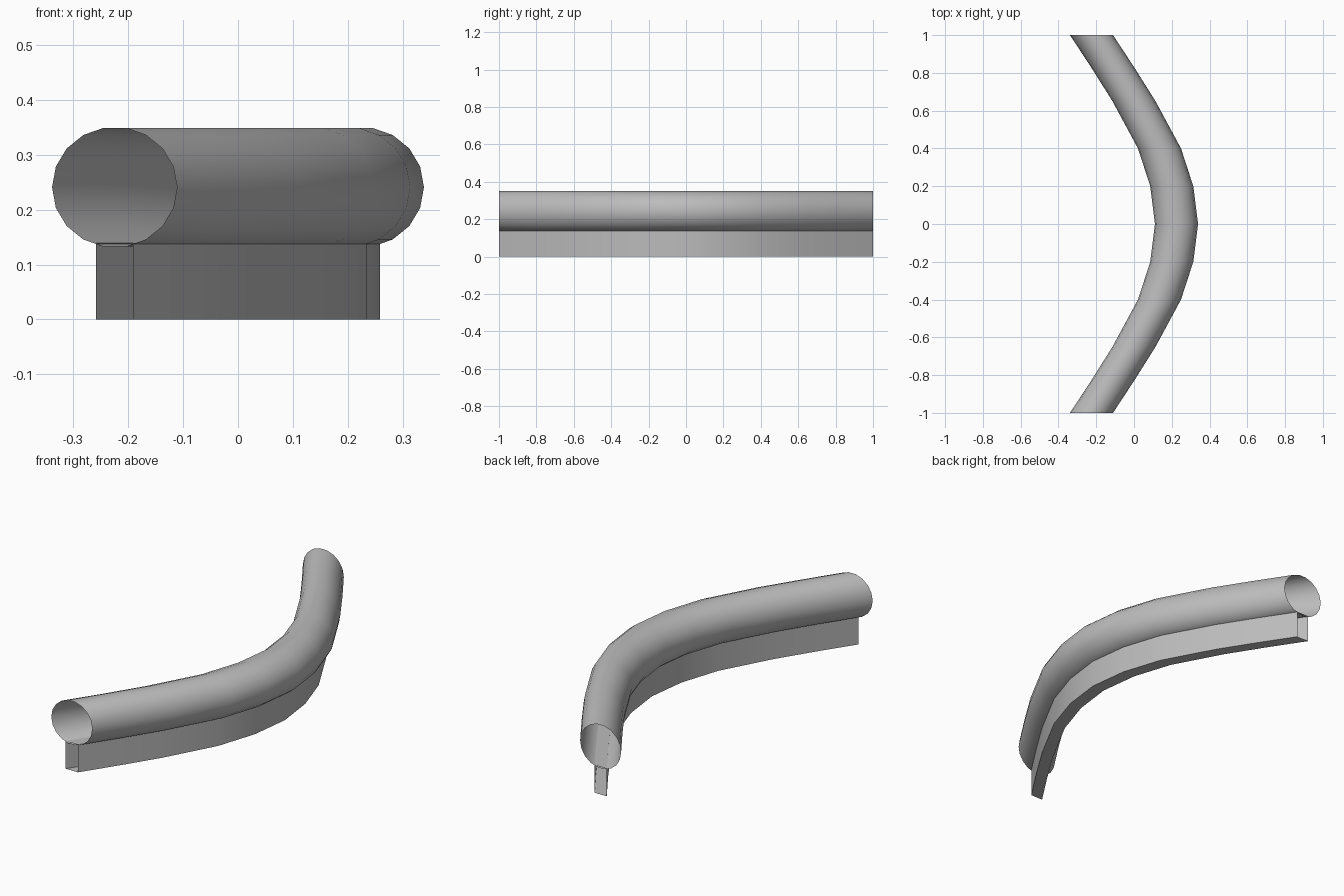
import bpy, math

cube = bpy.data.objects.get("Cube")
if cube:
    bpy.data.objects.remove(cube)

grey = bpy.data.materials.new("plain_grey")
grey.use_nodes = True
grey.diffuse_color = (0.5, 0.5, 0.5, 1)
grey.node_tree.nodes["Principled BSDF"].inputs["Base Color"].default_value = (0.5, 0.5, 0.5, 1)

# Bowed centre line, mirrored front to back: (x, y)
half = [(0.225, 0), (0.2, 0.2), (0.135, 0.4), (0.0, 0.65), (-0.11, 0.825), (-0.225, 1)]
path = [(x, -y) for x, y in reversed(half[1:])] + half


def sweep(name, section):
    """Open-ended tube: an upright (x, z) section carried along the path."""
    n = len(section)
    verts = [(px + sx, py, sz) for px, py in path for sx, sz in section]
    faces = [(r * n + i, r * n + (i + 1) % n, (r + 1) * n + (i + 1) % n, (r + 1) * n + i)
             for r in range(len(path) - 1) for i in range(n)]
    faces = [f[::-1] for f in faces]
    mesh = bpy.data.meshes.new(name)
    mesh.from_pydata(verts, [], faces)
    mesh.materials.append(grey)
    obj = bpy.data.objects.new(name, mesh)
    bpy.context.collection.objects.link(obj)
    bpy.ops.object.select_all(action='DESELECT')
    obj.select_set(True)
    bpy.context.view_layer.objects.active = obj
    bpy.ops.object.shade_smooth_by_angle(angle=math.radians(40))
    return obj


# Hollow round handrail
sides = 18
sweep("round_rail", [(0.114 * math.cos(a), 0.241 + 0.11 * math.sin(a))
                     for a in (math.tau * i / sides for i in range(sides))])

# Thin box-section support under it
w = 0.034
sweep("support_wall", [(-w, 0), (w, 0), (w, 0.139), (-w, 0.139)])
